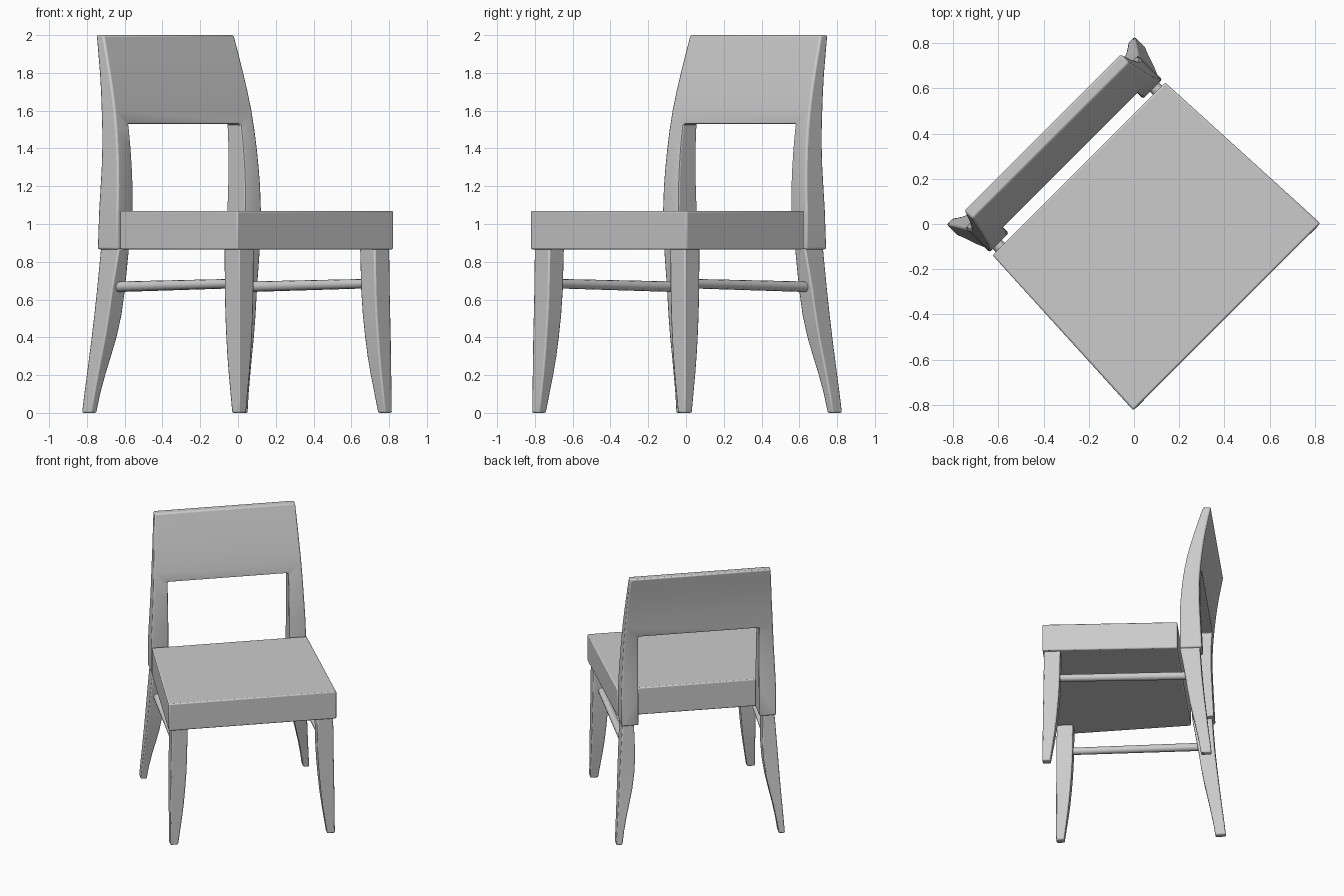
import bpy, bmesh, math
from mathutils import Vector

cube = bpy.data.objects.get("Cube")
if cube:
    bpy.data.objects.remove(cube)

grey = bpy.data.materials.new("plain_grey")
grey.use_nodes = True
grey.diffuse_color = (0.6, 0.6, 0.6, 1)
grey.node_tree.nodes["Principled BSDF"].inputs["Base Color"].default_value = (0.6, 0.6, 0.6, 1)

TURN = math.radians(45)  # the whole chair stands turned on its vertical axis


def make_object(name, bm):
    bmesh.ops.recalc_face_normals(bm, faces=bm.faces)
    mesh = bpy.data.meshes.new(name)
    bm.to_mesh(mesh)
    bm.free()
    obj = bpy.data.objects.new(name, mesh)
    bpy.context.collection.objects.link(obj)
    obj.rotation_euler.z = TURN
    mesh.materials.append(grey)
    return obj


def loft(name, sections):
    """Four-sided loft; each section is (z, y_front, y_back, x_inner, x_outer)."""
    bm = bmesh.new()
    rings = []
    for z, y0, y1, x0, x1 in sections:
        corners = [(x0, y0), (x1, y0), (x1, y1), (x0, y1)]
        rings.append([bm.verts.new((x, y, z)) for x, y in corners])
    for low, high in zip(rings, rings[1:]):
        for i in range(4):
            j = (i + 1) % 4
            bm.faces.new((low[i], low[j], high[j], high[i]))
    bm.faces.new(rings[0])
    bm.faces.new(rings[-1])
    return make_object(name, bm)


def finish(obj, bevel, mirror=False):
    if bevel:
        mod = obj.modifiers.new("soft_edges", "BEVEL")
        mod.width = bevel
        mod.segments = 2
        mod.limit_method = "ANGLE"
        mod.angle_limit = math.radians(40)
    if mirror:
        obj.modifiers.new("other_side", "MIRROR")
    bpy.ops.object.select_all(action="DESELECT")
    obj.select_set(True)
    bpy.context.view_layer.objects.active = obj
    bpy.ops.object.shade_smooth_by_angle(angle=math.radians(35))


# Seat: a thick slab narrowing to the back
bm = bmesh.new()
plan = [(-0.585, -0.58), (0.585, -0.58), (0.54, 0.345), (-0.54, 0.345)]
base = bm.faces.new([bm.verts.new((x, y, 0.865)) for x, y in plan])
raised = bmesh.ops.extrude_face_region(bm, geom=[base])["geom"]
bmesh.ops.translate(bm, vec=(0, 0, 0.205),
                    verts=[v for v in raised if isinstance(v, bmesh.types.BMVert)])
finish(make_object("seat", bm), 0.008)

# Backrest: curved slab with the opening cut below the top panel
profile = [
    (0.865, 0.363, 0.515, 0.54), (1.07, 0.363, 0.505, 0.54),
    (1.2, 0.364, 0.499, 0.535), (1.3, 0.370, 0.496, 0.53),
    (1.4, 0.379, 0.497, 0.525), (1.5, 0.392, 0.502, 0.52),
    (1.6, 0.409, 0.511, 0.515), (1.7, 0.432, 0.522, 0.509),
    (1.8, 0.459, 0.536, 0.503), (1.9, 0.488, 0.554, 0.497),
    (2.0, 0.518, 0.573, 0.49)]
backrest = loft("backrest", [(z, f, b, -w, w) for z, f, b, w in profile])
cutter = loft("opening_cutter", [(z, 0.2, 0.8, -0.42, 0.42) for z in (0.7, 1.53)])
cutter.hide_render = True
cutter.hide_viewport = True
cutter.display_type = "WIRE"
cut = backrest.modifiers.new("opening", "BOOLEAN")
cut.operation = "DIFFERENCE"
cut.solver = "EXACT"
cut.object = cutter
finish(backrest, 0.01)

# Front legs: straight outside, curved taper on the inner faces
front_leg = loft("front_legs", [
    (z, -out - 0.008, -out - 0.008 + s, out - s, out)
    for z, out, s in [(0, 0.574, 0.055), (0.1, 0.573, 0.068), (0.2, 0.572, 0.081),
                      (0.3, 0.571, 0.092), (0.4, 0.57, 0.1), (0.52, 0.568, 0.107),
                      (0.65, 0.566, 0.111), (0.87, 0.564, 0.113)]])
finish(front_leg, 0.008, True)

# Back legs: splayed backwards and outwards
back_leg = loft("back_legs", [
    (0, 0.512, 0.584, 0.545, 0.588), (0.1, 0.497, 0.574, 0.531, 0.581),
    (0.2, 0.478, 0.562, 0.512, 0.574), (0.3, 0.458, 0.551, 0.489, 0.567),
    (0.4, 0.437, 0.54, 0.468, 0.56), (0.52, 0.417, 0.527, 0.451, 0.553),
    (0.65, 0.399, 0.515, 0.444, 0.545), (0.87, 0.362, 0.5, 0.45, 0.53)])
finish(back_leg, 0.008, True)

# Side stretchers: round bars joining front and back legs
start, end = Vector((0.505, -0.5, 0.685)), Vector((0.49, 0.45, 0.667))
axis = end - start
bm = bmesh.new()
bmesh.ops.create_cone(bm, cap_ends=True, segments=12, radius1=0.025, radius2=0.028,
                      depth=axis.length)
bm.transform(axis.to_track_quat("Z", "Y").to_matrix().to_4x4())
bmesh.ops.translate(bm, vec=(start + end) / 2, verts=bm.verts)
finish(make_object("side_stretchers", bm), 0, True)
